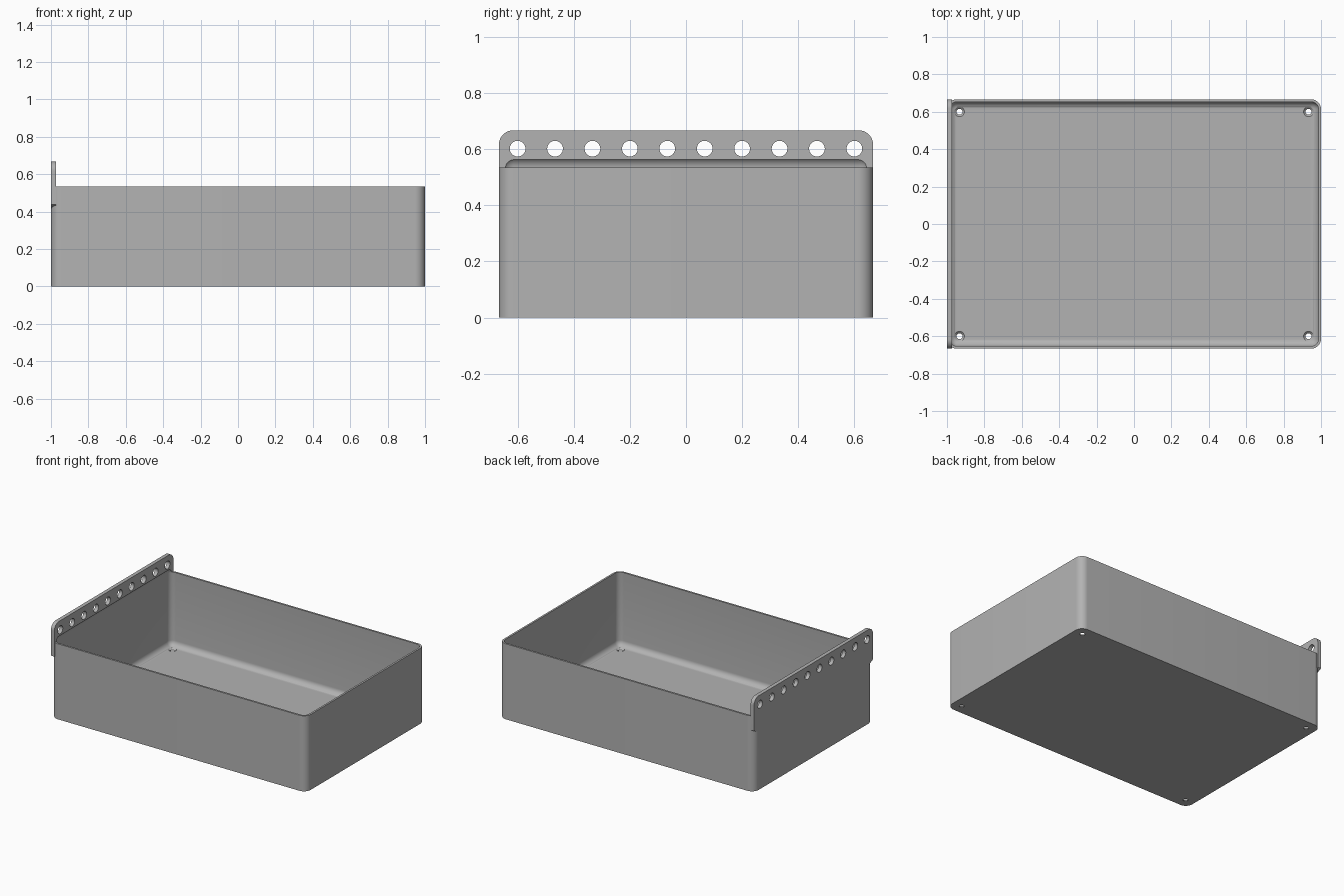
import bpy, bmesh, math
from mathutils import Matrix, Vector

if "Cube" in bpy.data.objects:
    bpy.data.objects.remove(bpy.data.objects["Cube"])

HALF_Y = 2 / 3          # half depth of the tray
WALL = 0.0133           # wall and floor thickness
RIM = 0.535             # rim height
TOP = 0.667             # top of the perforated strip

grey = bpy.data.materials.new("plain grey")
grey.use_nodes = True
grey.diffuse_color = (0.45, 0.45, 0.45, 1)
grey.node_tree.nodes["Principled BSDF"].inputs["Base Color"].default_value = (0.45, 0.45, 0.45, 1)


def make_object(name, bm):
    bmesh.ops.recalc_face_normals(bm, faces=bm.faces)
    mesh = bpy.data.meshes.new(name)
    bm.to_mesh(mesh)
    bm.free()
    mesh.materials.append(grey)
    obj = bpy.data.objects.new(name, mesh)
    bpy.context.collection.objects.link(obj)
    return obj


def rounded_box(name, lo, hi, radius, upright_only):
    """Box between two corners with rounded upright edges, or all edges."""
    bm = bmesh.new()
    lo, hi = Vector(lo), Vector(hi)
    size = hi - lo
    bmesh.ops.create_cube(bm, size=1, matrix=Matrix.Translation((lo + hi) / 2) @ Matrix.Diagonal((*size, 1)))
    edges = [e for e in bm.edges
             if not upright_only or abs(e.verts[0].co.z - e.verts[1].co.z) > 0.01]
    bmesh.ops.bevel(bm, geom=edges, offset=radius, segments=10, profile=0.5, affect='EDGES')
    return make_object(name, bm)


def add_cylinder(bm, centre, r1, r2, depth, turn=Matrix.Identity(4)):
    bmesh.ops.create_cone(bm, cap_ends=True, segments=32, radius1=r1, radius2=r2,
                          depth=depth, matrix=Matrix.Translation(centre) @ turn)


def combine(target, other, operation):
    mod = target.modifiers.new(operation.lower(), 'BOOLEAN')
    mod.operation, mod.solver, mod.object = operation, 'EXACT', other
    bpy.context.view_layer.objects.active = target
    bpy.ops.object.modifier_apply(modifier=mod.name)
    bpy.data.objects.remove(other)


# Outer body with rounded upright corners
tray = rounded_box("tray", (-1, -HALF_Y, 0), (1, HALF_Y, RIM), 0.053, True)

# Hanging strip: rounded top corners, sloped underside where it overhangs the body corners
R = 0.05
half = [(0.613, 0.41), (HALF_Y, 0.437)]
for i in range(11):
    a = math.pi / 2 * i / 10
    half.append((HALF_Y - R + R * math.cos(a), TOP - R + R * math.sin(a)))
outline = half + [(-y, z) for y, z in reversed(half)]
bm = bmesh.new()
face = bm.faces.new([bm.verts.new((-1, y, z)) for y, z in outline])
ext = bmesh.ops.extrude_face_region(bm, geom=[face])
bmesh.ops.translate(bm, vec=(0.0267, 0, 0), verts=[v for v in ext["geom"] if isinstance(v, bmesh.types.BMVert)])
combine(tray, make_object("hanging_strip", bm), 'UNION')

# Hollow interior, rounded along the floor and under the strip
cavity = rounded_box("cavity", (-1 + WALL, -HALF_Y + WALL, WALL),
                     (1 - WALL, HALF_Y - WALL, 0.573), 0.04, False)
combine(tray, cavity, 'DIFFERENCE')

# Row of holes through the strip
bm = bmesh.new()
for i in range(10):
    add_cylinder(bm, (-1, -0.6 + i * 1.2 / 9, 0.602), 0.028, 0.028, 0.2, Matrix.Rotation(math.pi / 2, 4, 'Y'))
combine(tray, make_object("strip_holes", bm), 'DIFFERENCE')

# Countersunk screw holes in the floor corners
bm = bmesh.new()
for x in (-0.933, 0.933):
    for y in (-0.6, 0.6):
        add_cylinder(bm, (x, y, 0), 0.016, 0.016, 0.1)
combine(tray, make_object("screw_holes", bm), 'DIFFERENCE')
bm = bmesh.new()
for x in (-0.933, 0.933):
    for y in (-0.6, 0.6):
        add_cylinder(bm, (x, y, 0.013), 0.016, 0.036, 0.02)
combine(tray, make_object("countersinks", bm), 'DIFFERENCE')

# Smooth the rounded edges only
bpy.ops.object.select_all(action='DESELECT')
tray.select_set(True)
bpy.context.view_layer.objects.active = tray
bpy.ops.object.shade_smooth_by_angle(angle=math.radians(30))
